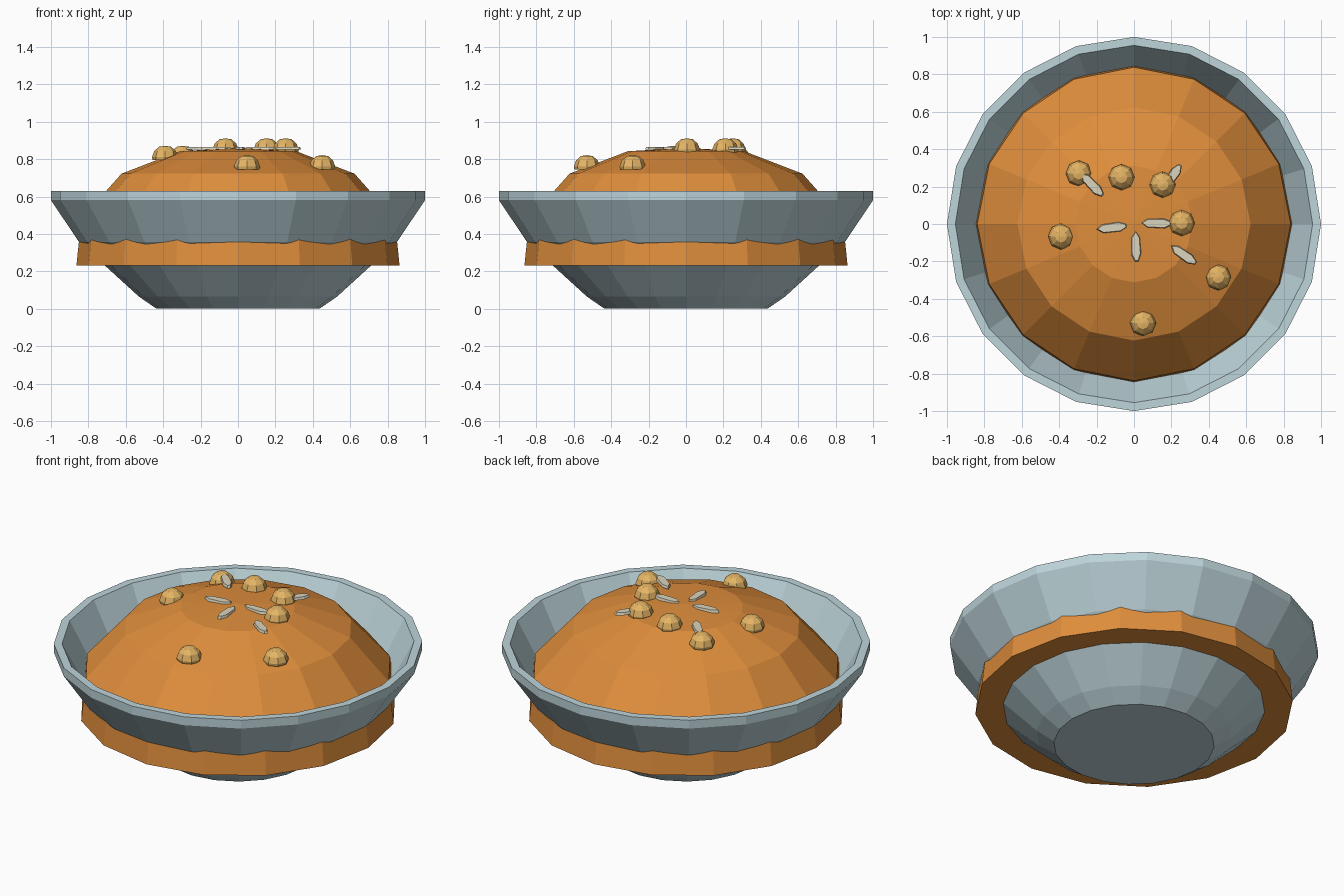
import bpy, bmesh
from math import sin, cos, pi, radians

if "Cube" in bpy.data.objects:
    bpy.data.objects.remove(bpy.data.objects["Cube"])


def material(name, rgb):
    m = bpy.data.materials.new(name)
    m.diffuse_color = (*rgb, 1)
    m.use_nodes = True
    m.node_tree.nodes["Principled BSDF"].inputs["Base Color"].default_value = m.diffuse_color
    return m


def finish(name, bm, mat, loc=(0, 0, 0), rot=0):
    bmesh.ops.recalc_face_normals(bm, faces=bm.faces)
    me = bpy.data.meshes.new(name)
    bm.to_mesh(me)
    bm.free()
    me.materials.append(mat)
    ob = bpy.data.objects.new(name, me)
    ob.location = loc
    ob.rotation_euler.z = rot
    bpy.context.collection.objects.link(ob)
    return ob


def lathe(name, profile, sides, mat, loc=(0, 0, 0)):
    """Revolve a (radius, height) profile; radius 0 becomes a pole."""
    bm = bmesh.new()
    rings = []
    for r, z in profile:
        if r == 0:
            rings.append([bm.verts.new((0, 0, z))] * sides)
        else:
            rings.append([bm.verts.new((r * cos(2 * pi * i / sides), r * sin(2 * pi * i / sides), z))
                          for i in range(sides)])
    for a, b in zip(rings, rings[1:]):
        for i in range(sides):
            j = (i + 1) % sides
            bm.faces.new(list(dict.fromkeys((a[i], a[j], b[j], b[i]))))
    return finish(name, bm, mat, loc)


def sliver(name, x, y, z, angle, mat):
    bm = bmesh.new()
    outline = [(-.083, .004), (-.05, -.022), (.045, -.026), (.082, -.008), (.08, .01), (.04, .026), (-.05, .024)]
    face = bm.faces.new([bm.verts.new((px, py, 0)) for px, py in outline])
    new = bmesh.ops.extrude_face_region(bm, geom=[face])["geom"]
    top = [v for v in new if isinstance(v, bmesh.types.BMVert)]
    for v in top:
        v.co = (v.co.x * .92, v.co.y * .85, .015)
    return finish(name, bm, mat, (x, y, z), radians(angle))


glaze = material("bowl_glaze", (.51, .66, .70))
filling = material("filling", (.74, .27, .045))
nut_mat = material("nut", (.78, .46, .13))
almond = material("almond", (.71, .66, .51))

# Bowl: thick shell with an upright rim
lathe("bowl", [(0, 0), (.436, 0), (.53, .065), (.85, .357), (1, .58), (1, .63),
               (.955, .63), (.815, .365), (.5, .09), (.4, .04), (0, .04)], 20, glaze)

# Food mound, poking out through the bowl wall
lathe("food_mound", [(0, .23), (.864, .23), (.838, .48), (.623, .722),
                     (.312, .842), (0, .86)], 16, filling)

# Nut pieces scattered on the mound
nuts = [(-.295, .27, .795), (-.067, .25, .835), (.153, .21, .835), (.255, .005, .835),
        (-.39, -.067, .795), (.45, -.285, .745), (.048, -.53, .745)]
for n, loc in enumerate(nuts, 1):
    lathe(f"nut_{n}", [(0, 0), (.067, 0), (.07, .015), (.058, .048), (.032, .071), (0, .076)],
          8, nut_mat, loc)

# Almond slivers on the crown
slivers = [(-.225, .21, -45), (.203, .25, 56), (-.118, -.02, 8),
           (.01, -.12, -87), (.12, .003, 0), (.265, -.165, -34)]
for n, (x, y, a) in enumerate(slivers, 1):
    sliver(f"almond_sliver_{n}", x, y, .851, a, almond)
